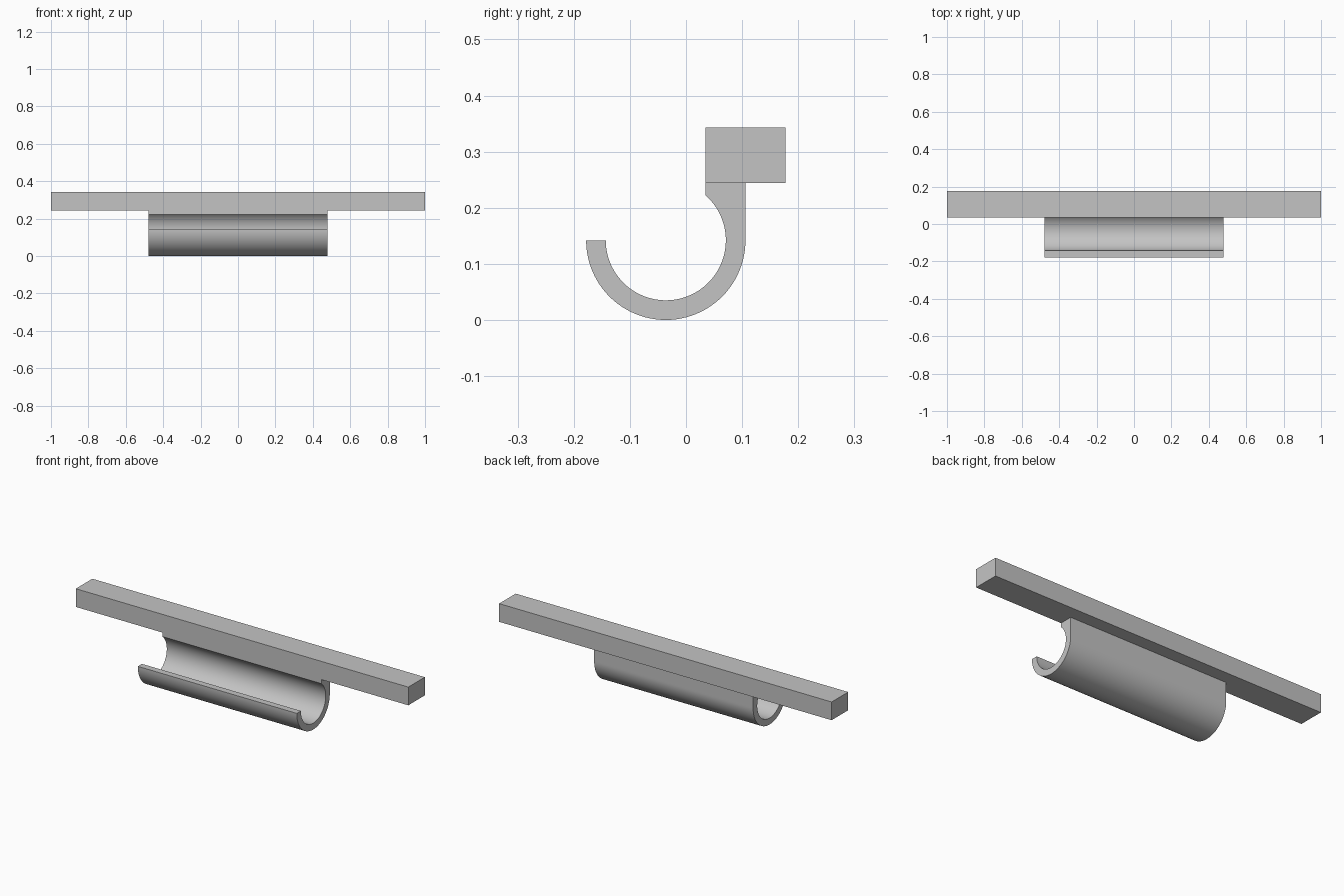
import bpy, bmesh
from math import cos, sin, acos, pi, radians

cube = bpy.data.objects.get("Cube")
if cube:
    bpy.data.objects.remove(cube, do_unlink=True)

grey = bpy.data.materials.new("plain grey")
grey.use_nodes = True
colour = (0.55, 0.55, 0.55, 1)
grey.diffuse_color = colour
grey.node_tree.nodes["Principled BSDF"].inputs["Base Color"].default_value = colour


def extrude_profile(name, profile, half_length):
    """Extrude a closed (y, z) profile along x."""
    bm = bmesh.new()
    face = bm.faces.new([bm.verts.new((-half_length, y, z)) for y, z in profile])
    result = bmesh.ops.extrude_face_region(bm, geom=[face])
    moved = [v for v in result["geom"] if isinstance(v, bmesh.types.BMVert)]
    bmesh.ops.translate(bm, verts=moved, vec=(2 * half_length, 0, 0))
    bmesh.ops.recalc_face_normals(bm, faces=bm.faces)
    mesh = bpy.data.meshes.new(name)
    bm.to_mesh(mesh)
    bm.free()
    mesh.materials.append(grey)
    obj = bpy.data.objects.new(name, mesh)
    bpy.context.collection.objects.link(obj)
    return obj


def arc(radius, start, end, steps):
    angles = [start + (end - start) * i / steps for i in range(steps + 1)]
    return [(centre_y + radius * cos(a), centre_z + radius * sin(a)) for a in angles]


centre_y, centre_z = -0.036, 0.142
outer, inner = 0.142, 0.107
bar_front, bar_back, bar_bottom, bar_top = 0.035, 0.177, 0.244, 0.343

# Long rectangular bar
extrude_profile("mounting_bar", [(bar_front, bar_bottom), (bar_back, bar_bottom),
                                 (bar_back, bar_top), (bar_front, bar_top)], 1.0)

# Open trough: half-round outside, inside curve carried up to the bar's front
lip = acos((bar_front - centre_y) / inner)
profile = arc(outer, pi, 2 * pi, 48)
profile += [(centre_y + outer, bar_bottom), (bar_front, bar_bottom)]
profile += arc(inner, 2 * pi + lip, pi, 60)
trough = extrude_profile("hook_trough", profile, 0.478)

bpy.ops.object.select_all(action="DESELECT")
trough.select_set(True)
bpy.context.view_layer.objects.active = trough
bpy.ops.object.shade_smooth_by_angle(angle=radians(30))
